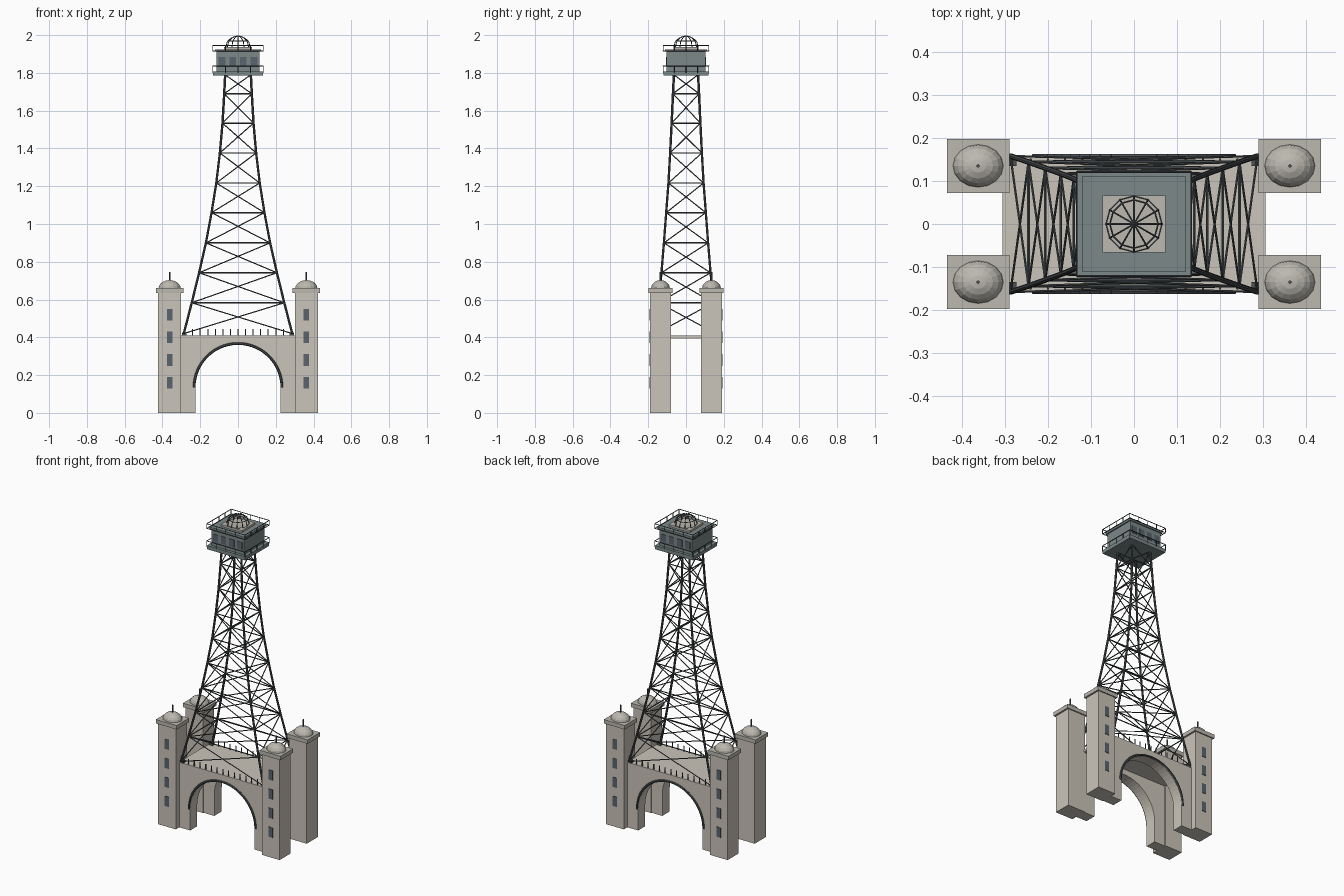
import bpy, bmesh, math
from mathutils import Vector, Matrix

if "Cube" in bpy.data.objects:
    bpy.data.objects.remove(bpy.data.objects["Cube"])

def mat(name, c):
    m = bpy.data.materials.new(name)
    m.diffuse_color = (*c, 1)
    m.use_nodes = True
    m.node_tree.nodes["Principled BSDF"].inputs["Base Color"].default_value = m.diffuse_color
    return m

STONE = mat("stone", (0.60, 0.56, 0.49))
ROOF = mat("dome_stone", (0.50, 0.48, 0.43))
STEEL = mat("steel", (0.07, 0.08, 0.085))
CABIN = mat("cabin_paint", (0.20, 0.25, 0.25))
GLASS = mat("glass", (0.10, 0.13, 0.16))

def finish(name, bm, m):
    bmesh.ops.recalc_face_normals(bm, faces=bm.faces)
    me = bpy.data.meshes.new(name)
    bm.to_mesh(me)
    bm.free()
    me.materials.append(m)
    ob = bpy.data.objects.new(name, me)
    bpy.context.collection.objects.link(ob)
    return ob

def boxes(name, items, m):
    """items: (x0, x1, y0, y1, z0, z1)"""
    bm = bmesh.new()
    for x0, x1, y0, y1, z0, z1 in items:
        mx = Matrix.Translation(((x0+x1)/2, (y0+y1)/2, (z0+z1)/2)) @ Matrix.Diagonal((x1-x0, y1-y0, z1-z0, 1))
        bmesh.ops.create_cube(bm, size=1, matrix=mx)
    return finish(name, bm, m)

def bars(name, items, m, sides=6):
    """items: (start, end, radius)"""
    bm = bmesh.new()
    for a, b, r in items:
        a, b = Vector(a), Vector(b)
        d = b - a
        mx = Matrix.Translation((a+b)/2) @ d.to_track_quat('Z', 'Y').to_matrix().to_4x4()
        bmesh.ops.create_cone(bm, cap_ends=True, segments=sides, radius1=r, radius2=r, depth=d.length, matrix=mx)
    return finish(name, bm, m)

def slab(name, hx, hy, z0, z1, m):
    return boxes(name, [(-hx, hx, -hy, hy, z0, z1)], m)

def rect(hx, hy, z):
    return [(-hx, -hy, z), (hx, -hy, z), (hx, hy, z), (-hx, hy, z)]

def loop(pts, r):
    return [(pts[i], pts[(i+1) % len(pts)], r) for i in range(len(pts))]

# Corner turrets: shaft, cap, dome, finial, windows
TX, TY = 0.362, 0.135
for sx in (-1, 1):
    for sy in (-1, 1):
        tag = ("left" if sx < 0 else "right") + ("_front" if sy < 0 else "_back")
        x, y = sx*TX, sy*TY
        boxes("turret_shaft_"+tag, [(x-.0615, x+.0615, y-.055, y+.055, 0, .64)], STONE)
        boxes("turret_cap_"+tag, [(x-.0725, x+.0725, y-.0625, y+.0625, .635, .66)], ROOF)
        bm = bmesh.new()
        bmesh.ops.create_uvsphere(bm, u_segments=16, v_segments=10, radius=1)
        bmesh.ops.bisect_plane(bm, geom=bm.verts[:]+bm.edges[:]+bm.faces[:], plane_co=(0, 0, 0),
                               plane_no=(0, 0, -1), clear_outer=True)
        bmesh.ops.transform(bm, verts=bm.verts,
                            matrix=Matrix.Translation((x, y, .658)) @ Matrix.Diagonal((.059, .05, .045, 1)))
        finish("turret_dome_"+tag, bm, ROOF)
        bars("turret_finial_"+tag, [((x, y, .69), (x, y, .747), .004)], STEEL)
        yo = y + sy*.055
        boxes("turret_windows_"+tag, [(x-.015, x+.015, yo-.003, yo+.003, z-.031, z+.031)
                                      for z in (.16, .28, .40, .52)], GLASS)

# Arched walls, front and back, with rim along the arch
R, ZC, N = .225, .135, 28
arc = [(R*math.cos(math.pi*i/N), ZC + R*math.sin(math.pi*i/N)) for i in range(N+1)]
for sy, tag in ((-1, "front"), (1, "back")):
    outline = [(.305, 0), (.305, .40), (-.305, .40), (-.305, 0), (-R, 0)] + arc[::-1] + [(R, 0)]
    bm = bmesh.new()
    f = bm.faces.new([bm.verts.new((x, sy*.155, z)) for x, z in outline])
    ex = bmesh.ops.extrude_face_region(bm, geom=[f])
    bmesh.ops.translate(bm, vec=(0, -sy*.07, 0),
                        verts=[v for v in ex["geom"] if isinstance(v, bmesh.types.BMVert)])
    finish("arch_wall_"+tag, bm, STONE)
    s = (R+.007)/R
    rim = [(x*s, sy*.157, ZC + (z-ZC)*s) for x, z in arc]
    bars("arch_rim_"+tag, [(rim[i], rim[i+1], .007) for i in range(N)], STEEL)
    bars("deck_posts_"+tag, [((-.28+.04*i, sy*.15, .405), (-.28+.04*i, sy*.15, .445), .003)
                             for i in range(15)], STEEL)
slab("deck", .305, .155, .395, .41, STONE)

# Tapering lattice mast
levels = [(.287, .158, .42), (.245, .144, .583), (.206, .130, .742), (.170, .117, .90), (.140, .105, 1.06),
          (.115, .093, 1.217), (.096, .084, 1.376), (.082, .076, 1.534), (.073, .069, 1.69), (.068, .064, 1.79)]
rings = [rect(*l) for l in levels]
legs, braces, girts = [], [], []
for k in range(len(rings)-1):
    lo, hi = rings[k], rings[k+1]
    for i in range(4):
        j = (i+1) % 4
        legs.append((lo[i], hi[i], .0065))
        braces += [(lo[i], hi[j], .003), (lo[j], hi[i], .003)]
    girts += loop(hi, .0035)
bars("mast_legs", legs, STEEL, 8)
bars("mast_braces", braces, STEEL)
bars("mast_girts", girts, STEEL)
boxes("mast_feet", [(x-.012, x+.012, y-.01, y+.01, .405, .425) for x in (-.285, .285) for y in (-.145, .145)], STEEL)

# Observation cabin
slab("cabin_platform", .133, .12, 1.785, 1.808, CABIN)
slab("cabin_body", .113, .103, 1.808, 1.912, CABIN)
slab("cabin_roof", .121, .11, 1.912, 1.924, CABIN)
wins = []
for i in range(4):
    c = -.084 + .056*i
    for s in (-1, 1):
        wins.append((c-.018, c+.018, s*.103-.003, s*.103+.003, 1.838, 1.884))
boxes("cabin_windows", wins, GLASS)

# Railings around the platform and the roof
def railing(name, hx, hy, z0, z1, low):
    items = loop(rect(hx, hy, z1), .0025)
    if low:
        items += loop(rect(hx, hy, z0), .0025)
    for i in range(5):
        t = -1 + i*.5
        for s in (-1, 1):
            items.append(((t*hx, s*hy, z0), (t*hx, s*hy, z1), .002))
            items.append(((s*hx, t*hy, z0), (s*hx, t*hy, z1), .002))
    bars(name, items, STEEL)
railing("platform_railing", .133, .121, 1.80, 1.837, False)
railing("roof_railing", .133, .121, 1.916, 1.945, True)

# Open ribbed crown on the roof
slab("crown_base", .073, .066, 1.922, 1.936, ROOF)
ribs, prof = [], [(.065, 1.936), (.056, 1.968), (.03, 1.988), (0, 1.997)]
for i in range(12):
    a = i*math.pi/6
    p = [(r*math.cos(a), r*math.sin(a), z) for r, z in prof]
    ribs += [(p[k], p[k+1], .0022) for k in range(3)]
for r, z in prof[:2]:
    ribs += loop([(r*math.cos(i*math.pi/6), r*math.sin(i*math.pi/6), z) for i in range(12)], .0022)
bars("crown_ribs", ribs, STEEL)
